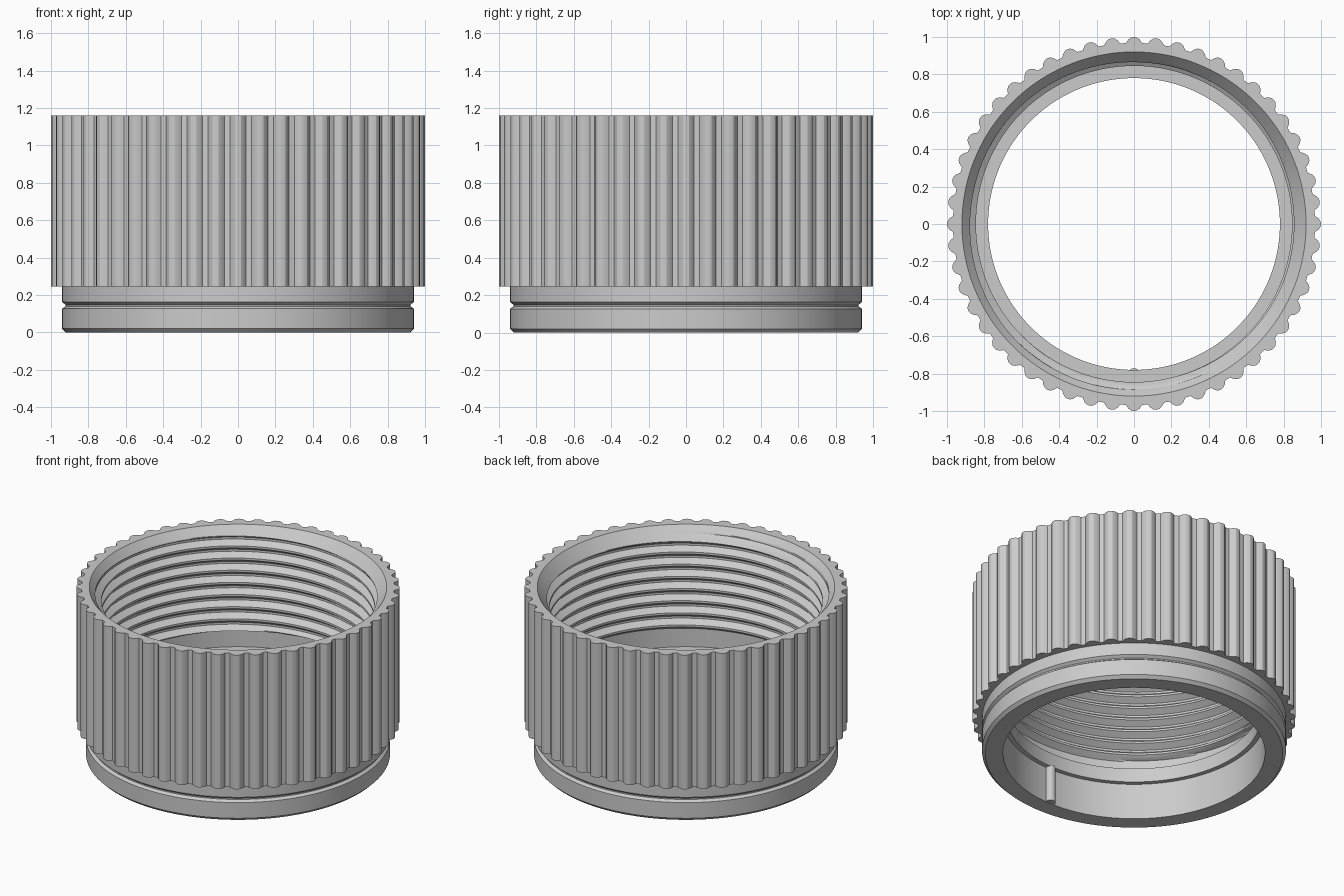
import bpy, bmesh
from math import sin, cos, pi, floor

if "Cube" in bpy.data.objects:
    bpy.data.objects.remove(bpy.data.objects["Cube"])

RIDGES = 52
SUB = 8                      # samples per grip ridge
COLS = RIDGES * SUB
RIDGE_SHAPE = [1, 0.92, 0.6, 0, 0, 0, 0.6, 0.92]
PITCH, STEPS = 0.083, 12     # internal thread
Z_LIP, Z_TOP = 0.34, 1.16
CREST, ROOT = 0.845, 0.885


def add_strip(bm, columns):
    """Skin neighbouring columns of (x, y, z) points with quads."""
    grid = [[bm.verts.new(p) for p in col] for col in columns]
    for a, b in zip(grid, grid[1:]):
        for j in range(len(a) - 1):
            bm.faces.new((a[j], b[j], b[j + 1], a[j + 1]))


def polar(r, angle, z):
    return (r * cos(angle), r * sin(angle), z)


def thread_radius(z, turn):
    # Trapezoid thread, opened out by the entry cone and the lower relief
    p = ((z - Z_LIP) / PITCH - turn) % 1.0
    p = p * 12
    if p < 2:
        d = 0
    elif p < 6:
        d = (p - 2) / 4
    elif p < 8:
        d = 1
    else:
        d = (12 - p) / 4
    r = CREST + (ROOT - CREST) * d
    cone = 0.92 - (Z_TOP - z) * 0.83
    relief = ROOT - max(0, z - 0.455) * 4
    return max(r, cone, relief)


def outer_column(i):
    # Lip, lower bore, grooved base, then the knurled grip and rim
    a = 2 * pi * i / COLS
    k = 0.968 + 0.032 * RIDGE_SHAPE[i % SUB]
    profile = [(ROOT, Z_LIP), (0.78, Z_LIP), (0.78, 0.245), (0.81, 0.245),
               (0.81, 0), (0.92, 0), (0.94, 0.02), (0.94, 0.127),
               (0.922, 0.14), (0.922, 0.148), (0.94, 0.163),
               (0.94, 0.245), (k, 0.245), (k, Z_TOP), (0.92, Z_TOP)]
    return [polar(r, a, z) for r, z in profile]


def thread_column(i):
    turn = i / COLS
    count = (floor((Z_TOP - Z_LIP) / PITCH) + 3) * STEPS
    pts = []
    for j in range(count):
        z = Z_LIP + PITCH * (j / STEPS - 1 + turn)
        z = min(max(z, Z_LIP), Z_TOP)
        pts.append(polar(thread_radius(z, turn), 2 * pi * turn, z))
    return pts


def finish(name, bm):
    me = bpy.data.meshes.new(name)
    bm.to_mesh(me)
    bm.free()
    ob = bpy.data.objects.new(name, me)
    bpy.context.collection.objects.link(ob)
    bpy.ops.object.select_all(action='DESELECT')
    ob.select_set(True)
    bpy.context.view_layer.objects.active = ob
    bpy.ops.object.shade_smooth_by_angle(angle=0.42)


# Threaded collar
bm = bmesh.new()
add_strip(bm, [outer_column(i) for i in range(COLS + 1)])
add_strip(bm, [thread_column(i) for i in range(COLS + 1)])
bmesh.ops.remove_doubles(bm, verts=bm.verts, dist=2e-5)
bmesh.ops.recalc_face_normals(bm, faces=bm.faces)
finish("threaded_collar", bm)

# Alignment key inside the lower bore
bm = bmesh.new()
bmesh.ops.create_cone(bm, cap_ends=True, segments=24, radius1=0.032,
                      radius2=0.032, depth=0.25)
bmesh.ops.translate(bm, verts=bm.verts, vec=(0, -0.803, 0.127))
finish("alignment_key", bm)
